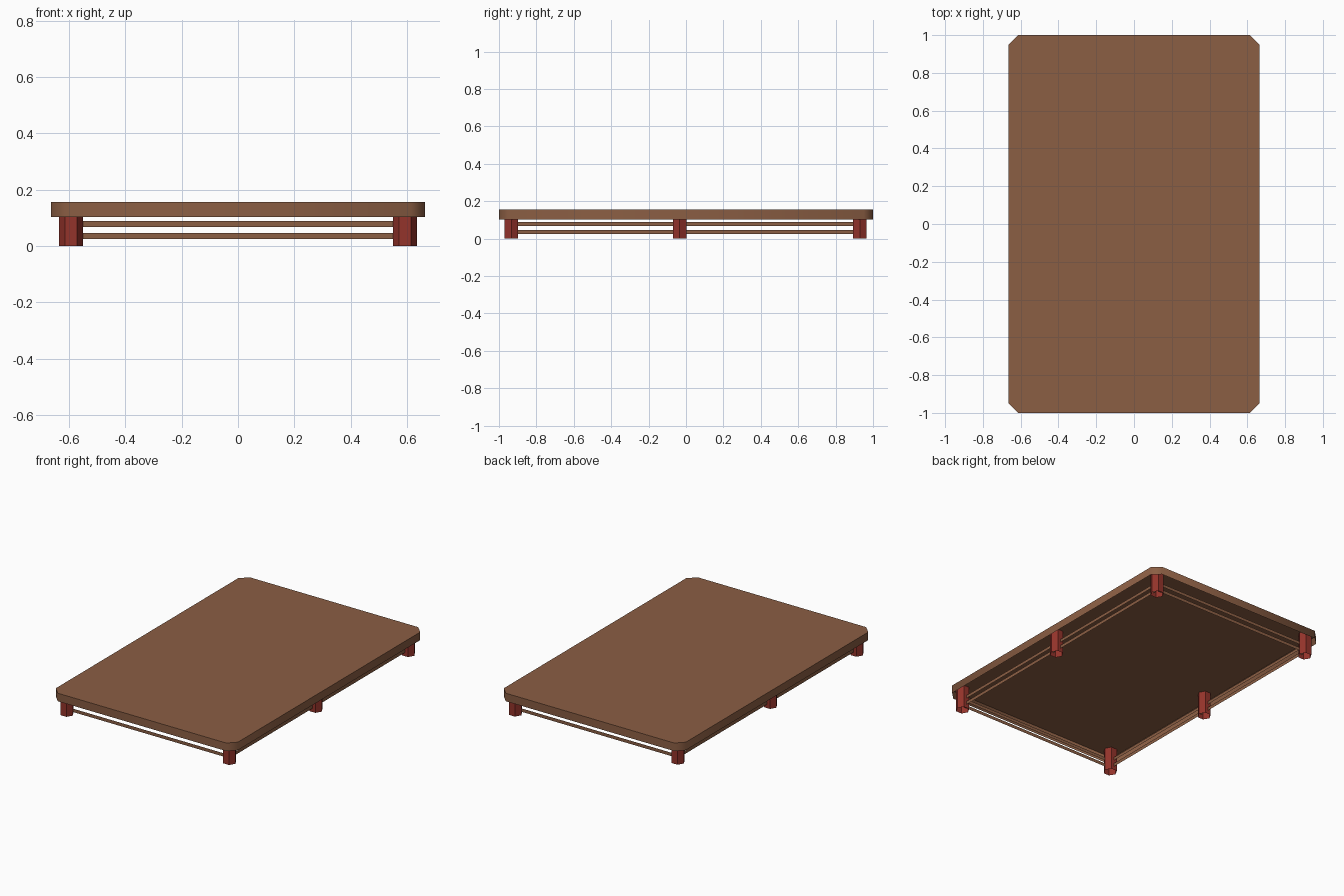
import bpy, math

if "Cube" in bpy.data.objects:
    bpy.data.objects.remove(bpy.data.objects["Cube"])


def material(name, rgb):
    m = bpy.data.materials.new(name)
    m.diffuse_color = (*rgb, 1)
    m.use_nodes = True
    m.node_tree.nodes["Principled BSDF"].inputs["Base Color"].default_value = m.diffuse_color
    return m


wood = material("brown wood", (0.258, 0.112, 0.057))
red = material("dark red paint", (0.295, 0.033, 0.024))

LEG_X, LEG_R = 0.593, 0.0425
LEG_Y = (-0.934, -0.034, 0.929)
TOP_Z0, TOP_Z1 = 0.103, 0.156


def build(name, verts, faces, mat):
    mesh = bpy.data.meshes.new(name)
    mesh.from_pydata(verts, [], faces)
    mesh.materials.append(mat)
    ob = bpy.data.objects.new(name, mesh)
    bpy.context.collection.objects.link(ob)
    return ob


def tube(name, outline, z0, z1, mat, lid=False):
    """Upright wall around an outline, open below, with an optional lid."""
    n = len(outline)
    verts = [(x, y, z) for z in (z0, z1) for x, y in outline]
    faces = [(i, (i + 1) % n, n + (i + 1) % n, n + i) for i in range(n)]
    if lid:
        faces.append(tuple(range(n, 2 * n)))
    return build(name, verts, faces, mat)


# table top: clipped corners, hollow underneath
X, Y, C = 0.664, 1.0, 0.05
outline = [(X - C, -Y), (X, C - Y), (X, Y - C), (X - C, Y),
           (C - X, Y), (-X, Y - C), (-X, C - Y), (C - X, -Y)]
top = tube("table_top", outline, TOP_Z0, TOP_Z1, wood, lid=True)
bpy.context.view_layer.objects.active = top
top.select_set(True)
bpy.ops.object.shade_smooth_by_angle(angle=math.radians(50))

# hollow hexagonal legs, flats facing front and back, reaching up into the top
for side, s in (("left", -1), ("right", 1)):
    for row, y in zip(("front", "middle", "back"), LEG_Y):
        hexagon = [(s * LEG_X + LEG_R * math.cos(i * math.pi / 3),
                    y + LEG_R * math.sin(i * math.pi / 3)) for i in range(6)]
        tube(f"{row}_{side}_leg", hexagon, 0, TOP_Z1 - 0.003, red)


# flat upright strips joining the legs
def rail(name, a, b, z0, z1):
    build(name, [(*a, z0), (*b, z0), (*b, z1), (*a, z1)], [(0, 1, 2, 3)], wood)


for level, z0, z1 in (("lower", 0.024, 0.046), ("upper", 0.068, 0.089)):
    for row, y in (("front", LEG_Y[0]), ("back", LEG_Y[2])):
        d = -1 if row == "back" else 1
        rail(f"{level}_{row}_rail", (-d * LEG_X, y), (d * LEG_X, y), z0, z1)
    for side, s in (("left", -1), ("right", 1)):
        ends = (LEG_Y[0], LEG_Y[2])[::s]
        rail(f"{level}_{side}_rail", (s * LEG_X, ends[0]), (s * LEG_X, ends[1]), z0, z1)
